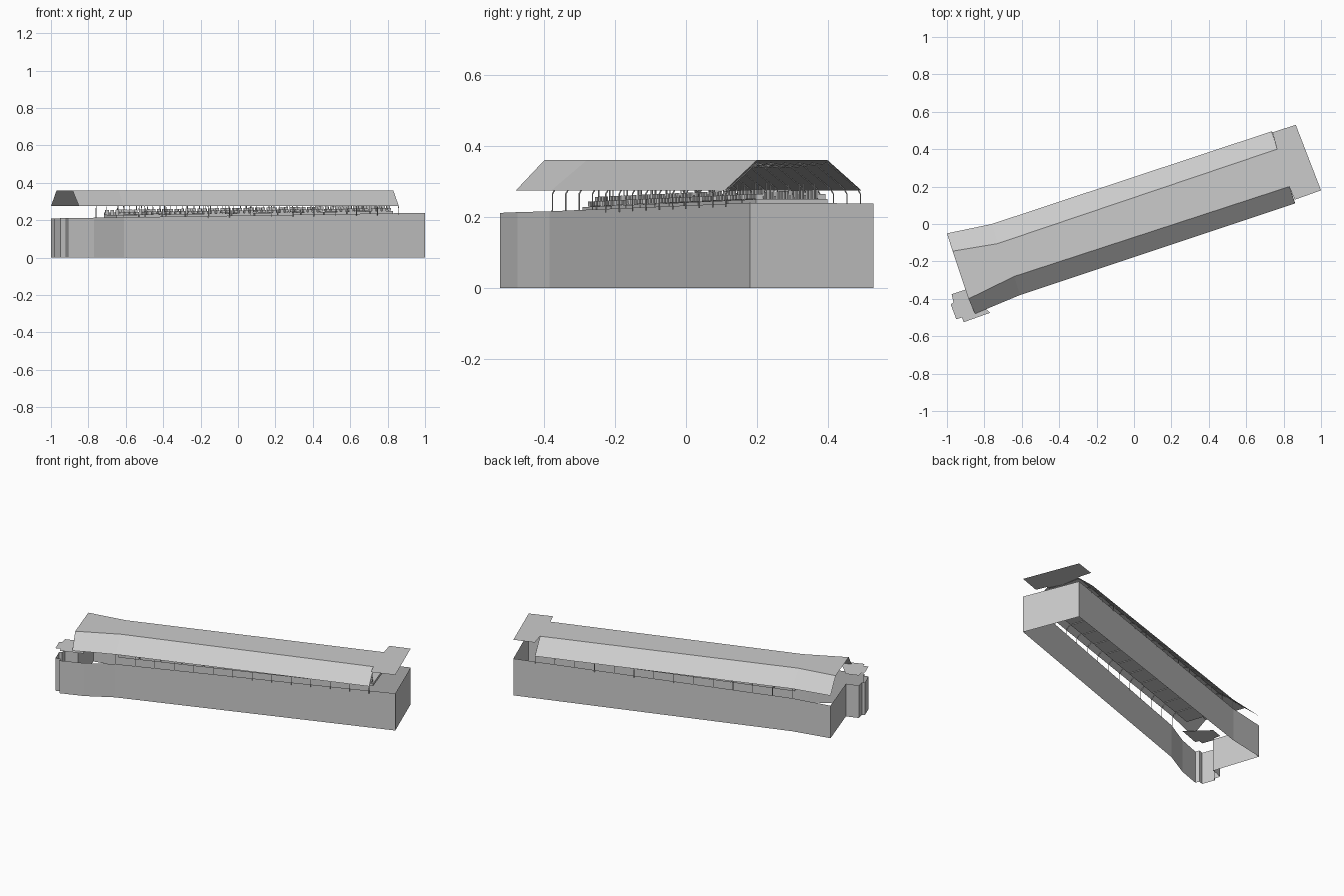
import bpy, bmesh, math
from mathutils import Vector, Matrix

if "Cube" in bpy.data.objects:
    bpy.data.objects.remove(bpy.data.objects["Cube"])


def finish(bm, name):
    me = bpy.data.meshes.new(name)
    bm.to_mesh(me)
    bm.free()
    ob = bpy.data.objects.new(name, me)
    bpy.context.collection.objects.link(ob)
    return ob


def deck_z(x):
    return 0.225 + 0.015 * x


def polygon(name, outline, z):
    bm = bmesh.new()
    bm.faces.new([bm.verts.new((x, y, z)) for x, y in outline])
    return finish(bm, name)


def strip(name, a, b):
    bm = bmesh.new()
    va = [bm.verts.new(p) for p in a]
    vb = [bm.verts.new(p) for p in b]
    for i in range(len(a) - 1):
        bm.faces.new((va[i], va[i + 1], vb[i + 1], vb[i]))
    return finish(bm, name)


def at_z(pts, z):
    return [(x, y, z) for x, y in pts]


# Ticket hall footprint and the long open base walls
hall = [(-.77, -.475), (-.91, -.525), (-.92, -.50), (-.95, -.51), (-.98, -.43),
        (-.965, -.42), (-.975, -.375), (-.90, -.35)]
base = [(-1, -.05), (-.76, 0), (.865, .53), (1, .18), (-.61, -.385)] + hall
loop = base + base[:1]
strip("base_walls", at_z(loop, 0), [(x, y, deck_z(x)) for x, y in loop])
polygon("hall_roof", hall, 0.275)

# Canopy: flat top widening at the far end, two sloping sides
back_eave = [(-1, -.05), (-.76, 0), (.735, .495)]
back_crest = [(-.97, -.145), (-.73, -.105), (.765, .40)]
front_crest = [(-.885, -.40), (-.64, -.28), (.83, .20)]
front_eave = [(-.85, -.48), (-.61, -.38), (.86, .11)]
strip("canopy_flat_top", at_z(back_crest, .36), at_z(front_crest, .36))
polygon("canopy_end_top", [(.765, .40), (.74, .49), (.865, .53), (1, .18),
                           (.86, .13), (.83, .20)], 0.36)
strip("canopy_back_slope", at_z(back_eave, .275), at_z(back_crest, .36))
strip("canopy_front_slope", at_z(front_crest, .36), at_z(front_eave, .275))


def along(line, t, z=None):
    p = Vector(line[1]).lerp(Vector(line[2]), t)
    return Vector((p.x, p.y, deck_z(p.x) if z is None else z))


# Bent tube frames carrying the canopy
cu = bpy.data.curves.new("canopy_frames", 'CURVE')
cu.dimensions = '3D'
cu.bevel_depth = 0.002
cu.bevel_resolution = 0
for i in range(14):
    t = i / 13
    fe, be = along(front_eave, t, 0), along(back_eave, t, 0)
    fc, bc = along(front_crest, t, .352), along(back_crest, t, .352)
    up = Vector((0, 0, 1))
    knee_f, knee_b = fe.lerp(fc * Vector((1, 1, 0)).length / Vector((1, 1, 0)).length, 0.12), be.lerp(bc, 0.12)
    knee_f.z = knee_b.z = 0.28
    mid = (fc + bc) / 2 - up * 0.012
    f0, b0 = fe.lerp(fc, .03), be.lerp(bc, .03)
    pts = [Vector((f0.x, f0.y, deck_z(f0.x) - .01)), Vector((f0.x, f0.y, .265)), knee_f,
           fc, mid, bc, knee_b,
           Vector((b0.x, b0.y, .265)), Vector((b0.x, b0.y, deck_z(b0.x) - .01))]
    sp = cu.splines.new('POLY')
    sp.points.add(len(pts) - 1)
    for q, p in zip(sp.points, pts):
        q.co = (*p, 1)
frames = bpy.data.objects.new("canopy_frames", cu)
bpy.context.collection.objects.link(frames)

# Sloping platform slab with bench rows and slim posts
axis = (along(front_crest, 1) - along(front_crest, 0)).normalized()
side = Vector((0, 0, 1)).cross(axis).normalized()
rot = Matrix((axis, side, axis.cross(side))).transposed().to_4x4()


def box(bm, centre, size):
    m = Matrix.Translation(centre) @ rot @ Matrix.Diagonal((*size, 1))
    bmesh.ops.create_cube(bm, size=1, matrix=m)


slab, benches, posts = bmesh.new(), bmesh.new(), bmesh.new()
up = Vector((0, 0, 1))
length = (along(front_crest, 1) - along(front_crest, 0)).length
n = 12
for i in range(n):
    t = (i + .5) / n
    f, b = along(front_crest, t), along(back_crest, t)
    box(slab, (f + b) / 2 + up * .005, (length / n - .004, .212, .016))
    for w in (.06, .94):
        p = f.lerp(b, w)
        inward = side if w < .5 else -side
        for k in (-1.5, -.5, .5, 1.5):
            q = p + axis * k * .029
            box(benches, q + up * .021, (.02, .022, .014))
            box(benches, q + inward * .012 + up * .028, (.02, .004, .026))
        for k in (-1, 1):
            box(posts, p + inward * .02 + axis * k * .05 + up * .035, (.003, .003, .05))
finish(slab, "platform_slab")
finish(benches, "benches")
finish(posts, "platform_posts")
